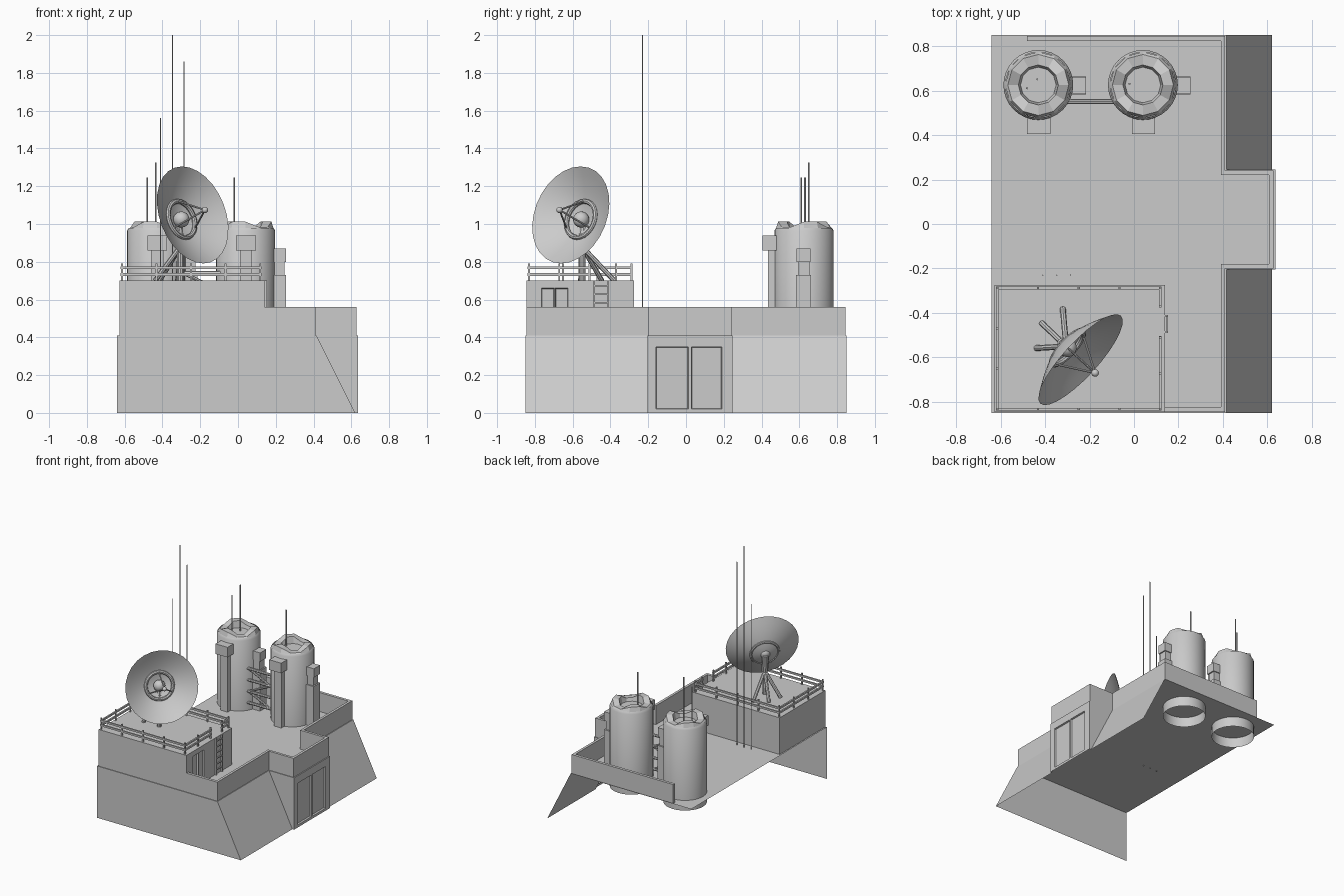
import bpy, bmesh, math
from mathutils import Vector

if "Cube" in bpy.data.objects:
    bpy.data.objects.remove(bpy.data.objects["Cube"])

def make(name, bm, smooth=False):
    bmesh.ops.remove_doubles(bm, verts=bm.verts, dist=1e-5)
    me = bpy.data.meshes.new(name)
    bm.to_mesh(me)
    bm.free()
    ob = bpy.data.objects.new(name, me)
    bpy.context.collection.objects.link(ob)
    if smooth:
        bpy.ops.object.select_all(action='DESELECT')
        ob.select_set(True)
        bpy.context.view_layer.objects.active = ob
        bpy.ops.object.shade_smooth_by_angle(angle=math.radians(35))
    return ob

def poly(bm, *pts):
    return bm.faces.new([bm.verts.new(p) for p in pts])

def box(bm, x0, x1, y0, y1, z0, z1):
    r = bmesh.ops.create_cube(bm, size=1)
    for v in r['verts']:
        v.co = ((x0 + x1) / 2 + v.co.x * (x1 - x0), (y0 + y1) / 2 + v.co.y * (y1 - y0),
                (z0 + z1) / 2 + v.co.z * (z1 - z0))

def rod(bm, a, b, r, seg=8):
    a, b = Vector(a), Vector(b)
    m = (b - a).to_track_quat('Z', 'Y').to_matrix().to_4x4()
    m.translation = (a + b) / 2
    bmesh.ops.create_cone(bm, cap_ends=True, segments=seg, radius1=r, radius2=r,
                          depth=(b - a).length, matrix=m)

def lathe(bm, profile, seg, frame=None):
    """Revolve (radius, z) points about the local z axis."""
    rings = []
    for r, z in profile:
        ring = [Vector((r * math.cos(2 * math.pi * i / seg), r * math.sin(2 * math.pi * i / seg), z))
                for i in range(seg)]
        rings.append([bm.verts.new(frame @ p if frame else p) for p in ring])
    for a, b in zip(rings, rings[1:]):
        for i in range(seg):
            j = (i + 1) % seg
            bm.faces.new((a[i], a[j], b[j], b[i]))
    return rings

def door_wall(bm, x, ys, zs, door_cols, depth):
    """Wall facing +x; the chosen columns of the middle row become sunken panels."""
    panels = []
    for i in range(len(ys) - 1):
        for k in range(len(zs) - 1):
            f = poly(bm, (x, ys[i], zs[k]), (x, ys[i + 1], zs[k]),
                     (x, ys[i + 1], zs[k + 1]), (x, ys[i], zs[k + 1]))
            if k == 1 and i in door_cols:
                panels.append(f)
    bm.normal_update()
    bmesh.ops.inset_individual(bm, faces=panels, thickness=0.005, depth=-depth)

F, T = 0.41, 0.56          # roof floor height, parapet top

# Lower shell: front wall, sloped right walls, roof floor (open back and left)
bm = bmesh.new()
poly(bm, (-.64, -.85, 0), (.62, -.85, 0), (.415, -.85, F), (-.64, -.85, F))
for y0, y1 in ((-.85, -.205), (.245, .85)):
    poly(bm, (.62, y0, 0), (.62, y1, 0), (.415, y1, F), (.415, y0, F))
poly(bm, *[(x, y, F) for x, y in ((-.64, -.85), (.415, -.85), (.415, -.205), (.635, -.205),
                                  (.635, .245), (.415, .245), (.415, .85), (-.64, .85))])
make("lower_building", bm)

# Entrance bay with double door
bm = bmesh.new()
door_wall(bm, .635, (-.205, -.16, .012, .028, .19, .245), (0, .02, .35, F), (1, 3), .012)
for y, s in ((-.205, 1), (.245, -1)):
    pts = [(.415, y, F), (.62, y, 0), (.635, y, 0), (.635, y, F)]
    poly(bm, *pts[::s])
make("entrance_bay", bm)

# Parapet following the roof outline
outer = [(.14, -.845), (.41, -.845), (.41, -.2), (.627, -.2), (.627, .24), (.41, .24), (.41, .845), (-.48, .845)]
inner = [(.14, -.823), (.39, -.823), (.39, -.18), (.607, -.18), (.607, .22), (.39, .22), (.39, .823), (-.48, .823)]
bm = bmesh.new()
for i in range(len(outer) - 1):
    o0, o1, n0, n1 = outer[i], outer[i + 1], inner[i], inner[i + 1]
    poly(bm, (*o0, F), (*o1, F), (*o1, T), (*o0, T))
    poly(bm, (*n1, F), (*n0, F), (*n0, T), (*n1, T))
    poly(bm, (*o0, T), (*o1, T), (*n1, T), (*n0, T))
poly(bm, (*outer[-1], F), (*inner[-1], F), (*inner[-1], T), (*outer[-1], T))
make("parapet", bm)

# Raised front room
R = .70
x0, x1, y0, y1 = -.628, .14, -.845, -.275
bm = bmesh.new()
poly(bm, (x0, y0, F), (x1, y0, F), (x1, y0, R), (x0, y0, R))
poly(bm, (x1, y1, F), (x0, y1, F), (x0, y1, R), (x1, y1, R))
poly(bm, (x0, y1, F), (x0, y0, F), (x0, y0, R), (x0, y1, R))
poly(bm, (x0, y0, R), (x1, y0, R), (x1, y1, R), (x0, y1, R))
door_wall(bm, x1, (y0, -.765, -.697, -.693, -.625, y1), (F, .42, .66, R), (1, 3), .012)
make("raised_room", bm)

# Roof railing with a gap at the ladder
bm = bmesh.new()
a, b, c, d = -.615, .118, -.832, -.288
runs = [((b, -.51), (b, c)), ((b, c), (a, c)), ((a, c), (a, d)), ((a, d), (b, d)), ((b, d), (b, -.37))]
for p, q in runs:
    p, q = Vector(p), Vector(q)
    n = max(1, round((q - p).length / .19))
    for i in range(n + 1):
        s = p.lerp(q, i / n)
        box(bm, s.x - .005, s.x + .005, s.y - .005, s.y + .005, R, .79)
    for z in (.733, .768):
        box(bm, min(p.x, q.x) - .006, max(p.x, q.x) + .006,
            min(p.y, q.y) - .006, max(p.y, q.y) + .006, z - .007, z + .007)
make("railing", bm)

# Ladder
bm = bmesh.new()
for y in (-.485, -.412):
    box(bm, .14, .153, y - .004, y + .004, F, R)
for i in range(6):
    box(bm, .143, .151, -.485, -.412, .445 + i * .045, .453 + i * .045)
make("ladder", bm)

# Storage towers with jagged crowns and service boxes
for n, cx in enumerate((-.43, .04)):
    cy = .625
    bm = bmesh.new()
    lathe(bm, [(.157, .33), (.157, .965), (.147, .98)], 32)
    bmesh.ops.translate(bm, verts=bm.verts, vec=(cx, cy, 0))
    make(f"tower_body_{n}", bm, True)

    bm = bmesh.new()
    rings = lathe(bm, [(.149, .975), (.137, 1.0), (.09, 1.0), (.08, .96)], 12)
    for ring in rings[1:3]:
        for i, v in enumerate(ring):
            v.co.z = 1.012 if i % 4 < 2 else .985
    bm.faces.new(rings[-1])
    bmesh.ops.translate(bm, verts=bm.verts, vec=(cx, cy, 0))
    make(f"tower_crown_{n}", bm)

    bm = bmesh.new()
    box(bm, cx - .05, cx + .055, .405, .49, .86, .94)
    box(bm, cx - .03, cx + .035, .435, .49, F, .86)
    box(bm, cx + .13, cx + .215, .585, .66, .80, .87)
    box(bm, cx + .13, cx + .205, .592, .653, .73, .80)
    box(bm, cx + .13, cx + .215, .582, .663, F, .73)
    make(f"tower_service_boxes_{n}", bm)

# Zigzag truss between the towers
bm = bmesh.new()
for i in range(4):
    z = .47 + i * .09
    rod(bm, (-.30, .55, z), (-.09, .55, z), .011)
    if i < 3:
        e = (-.29, -.10) if i % 2 else (-.10, -.29)
        rod(bm, (e[0], .55, z), (e[1], .55, z + .09), .009)
make("tower_truss", bm)

# Antennas
bm = bmesh.new()
for x, y, z in ((-.48, .61, 1.245), (-.435, .65, 1.325), (-.02, .63, 1.245)):
    rod(bm, (x, y, .95), (x, y, z), .005, 6)
make("tower_antennas", bm)
bm = bmesh.new()
for x, z in ((-.41, 1.56), (-.347, 2.0), (-.285, 1.86)):
    rod(bm, (x, -.23, .405), (x, -.23, z), .003, 6)
make("mast_antennas", bm)

# Dish, built along its own axis
axis = Vector((.707, -.647, .286)).normalized()
frame = axis.to_track_quat('Z', 'Y').to_matrix().to_4x4()
frame.translation = (-.24, -.61, 1.048)
RD, DEP = .268, .115
bm = bmesh.new()
prof = [(RD * t, DEP * (t ** 1.6 - 1)) for t in (1, .85, .7, .55, .4, .25, .1, .002)]
lathe(bm, prof, 28, frame)
make("dish", bm, True)

bm = bmesh.new()
lathe(bm, [(.1 + .013 * math.cos(k * math.pi / 4), -.083 + .013 * math.sin(k * math.pi / 4))
           for k in range(9)], 24, frame)
hub = frame.copy()
hub.translation = frame @ Vector((0, 0, -.085))
bmesh.ops.create_uvsphere(bm, u_segments=16, v_segments=10, radius=.043, matrix=hub)
tip = frame @ Vector((0, 0, .092))
hub.translation = tip
bmesh.ops.create_uvsphere(bm, u_segments=12, v_segments=8, radius=.017, matrix=hub)
for k in range(3):
    t = math.radians(90 + 120 * k)
    rod(bm, frame @ Vector((.1 * math.cos(t), .1 * math.sin(t), -.08)), tip, .005)
make("dish_feed", bm, True)

# Dish support legs
bm = bmesh.new()
joint = (-.305, -.55, .88)
rod(bm, joint, frame @ Vector((0, 0, -DEP)), .024, 10)
rod(bm, (-.305, -.55, R), (-.305, -.55, .95), .018, 10)
for x, y in ((-.32, -.38), (-.415, -.445), (-.44, -.558)):
    rod(bm, joint, (x, y, R), .013)
make("dish_legs", bm, True)
